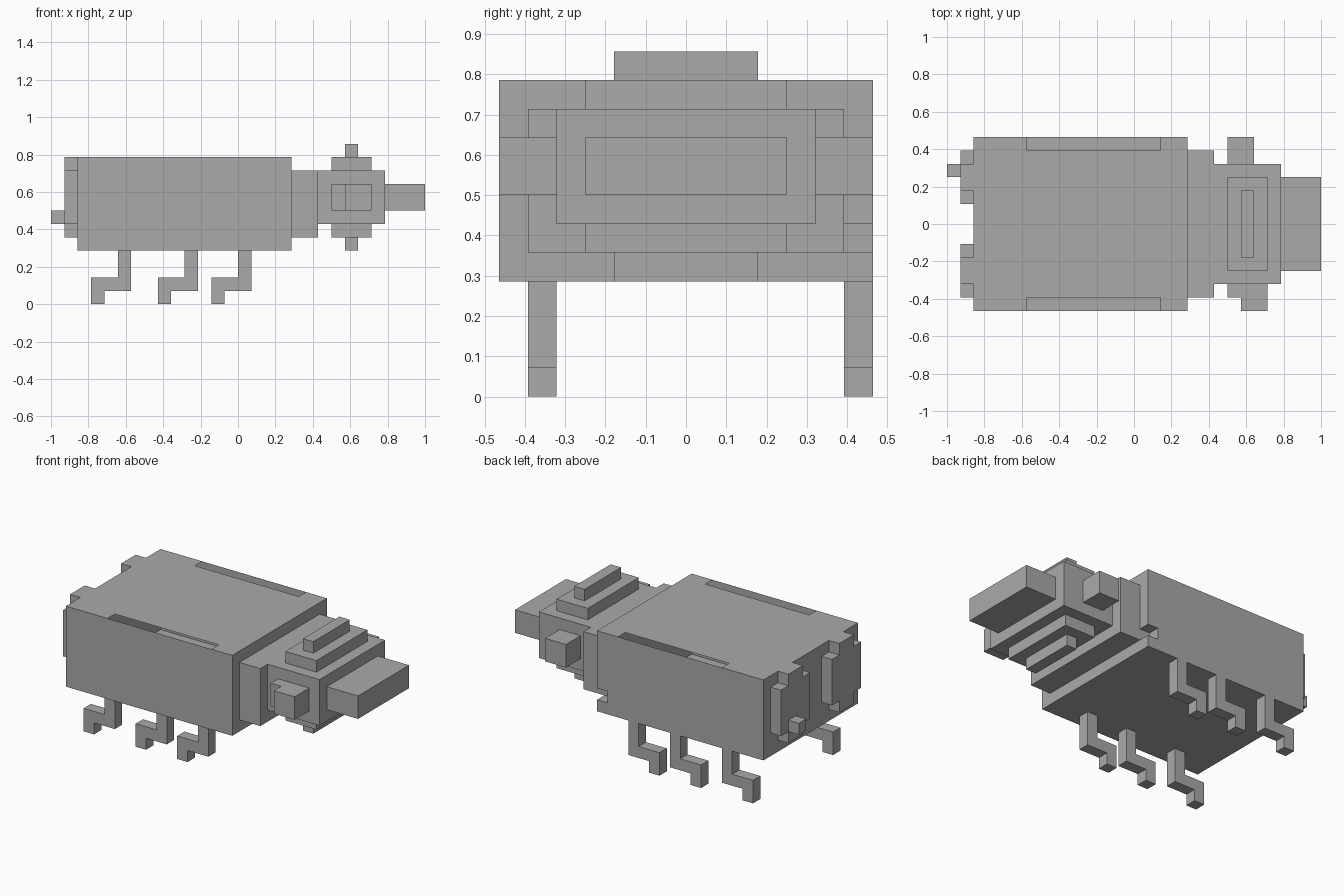
import bpy
import bmesh
from mathutils import Vector, Matrix

old = bpy.data.objects.get("Cube")
if old:
    bpy.data.objects.remove(old, do_unlink=True)

U = 1 / 14  # size of one building block

grey = bpy.data.materials.new("plain_grey")
grey.use_nodes = True
GREY = (0.4, 0.4, 0.4, 1)
grey.diffuse_color = GREY
grey.node_tree.nodes["Principled BSDF"].inputs["Base Color"].default_value = GREY


def add_box(bm, x, y, z):
    """Add a box spanning the given (low, high) ranges, in blocks."""
    size = Vector((x[1] - x[0], y[1] - y[0], z[1] - z[0]))
    mid = Vector((sum(x), sum(y), sum(z))) / 2
    verts = bmesh.ops.create_cube(bm, size=1)["verts"]
    bmesh.ops.scale(bm, vec=size, verts=verts)
    bmesh.ops.translate(bm, vec=mid, verts=verts)
    return list({f for v in verts for f in v.link_faces})


def finish(bm, name):
    bmesh.ops.transform(bm, matrix=Matrix.Scale(U, 4), verts=bm.verts)
    mesh = bpy.data.meshes.new(name)
    bm.to_mesh(mesh)
    bm.free()
    mesh.materials.append(grey)
    ob = bpy.data.objects.new(name, mesh)
    bpy.context.collection.objects.link(ob)
    return ob


def boxes(name, *spans):
    bm = bmesh.new()
    for span in spans:
        add_box(bm, *span)
    return finish(bm, name)


def side(half):
    return (-half, half)


# Hollow body shell, open along two slots in the lid and at one small corner
bm = bmesh.new()
add_box(bm, (-12, 4), side(6.5), (4, 11))
cuts = [("x", -8), ("x", 2), ("x", 3), ("y", -5.5), ("y", 5.5), ("z", 5), ("z", 6)]
for axis, at in cuts:
    normal = Vector([float(axis == a) for a in "xyz"])
    bmesh.ops.bisect_plane(bm, geom=bm.verts[:] + bm.edges[:] + bm.faces[:],
                           plane_co=normal * at, plane_no=normal)
gone = []
for f in bm.faces:
    c = f.calc_center_median()
    slot = c.z > 10.9 and abs(c.y) > 5.5 and -8 < c.x < 2
    corner = c.x > 3 and c.y > 5.5 and 5 < c.z < 6
    if slot or corner:
        gone.append(f)
bmesh.ops.delete(bm, geom=gone, context="FACES")

# Inner walls of the corner notch, facing outward
notch = add_box(bm, (3, 4), (5.5, 6.5), (5, 6))
bm.normal_update()
outer = [f for f in notch if f.normal.x > 0.5 or f.normal.y > 0.5]
bmesh.ops.reverse_faces(bm, faces=[f for f in notch if f not in outer])
bmesh.ops.delete(bm, geom=outer, context="FACES")
finish(bm, "body")

# Neck, head and snout
boxes("neck", ((4, 6), side(5.5), (5, 10)))
boxes("head", ((6, 11), side(4.5), (6, 10)))
boxes("snout", ((11, 14), side(3.5), (7, 9)))

# Stepped crests above and below the head
boxes("top_crest", ((7, 10), side(3.5), (10, 11)), ((8, 9), side(2.5), (11, 12)))
boxes("bottom_crest", ((7, 10), side(3.5), (5, 6)), ((8, 9), side(2.5), (4, 5)))

# Side knobs
boxes("front_knob", ((7, 10), (-5.5, -4.5), (7, 9)), ((8, 10), (-6.5, -5.5), (7, 9)))
boxes("back_knob", ((7, 9), (4.5, 6.5), (7, 9)))

# Rounded rear plates, one with a small peg
for name, s in (("left_rear_plate", 1), ("right_rear_plate", -1)):
    mid = s * 3.5
    boxes(name,
          ((-13, -12), (mid - 1, mid + 1), (5, 11)),
          ((-13, -12), (mid - 2, mid - 1), (6, 10)),
          ((-13, -12), (mid + 1, mid + 2), (6, 10)))
boxes("rear_peg", ((-14, -13), (3.5, 4.5), (6, 7)))

# Bent legs in two rows
for row, y in (("front", -5.5), ("back", 5.5)):
    for i, x in enumerate((0, -4, -9)):
        width = (y, y + 1)
        boxes(f"{row}_leg_{i + 1}",
              ((x, x + 1), width, (2, 4)),
              ((x - 2, x + 1), width, (1, 2)),
              ((x - 2, x - 1), width, (0, 1)))
